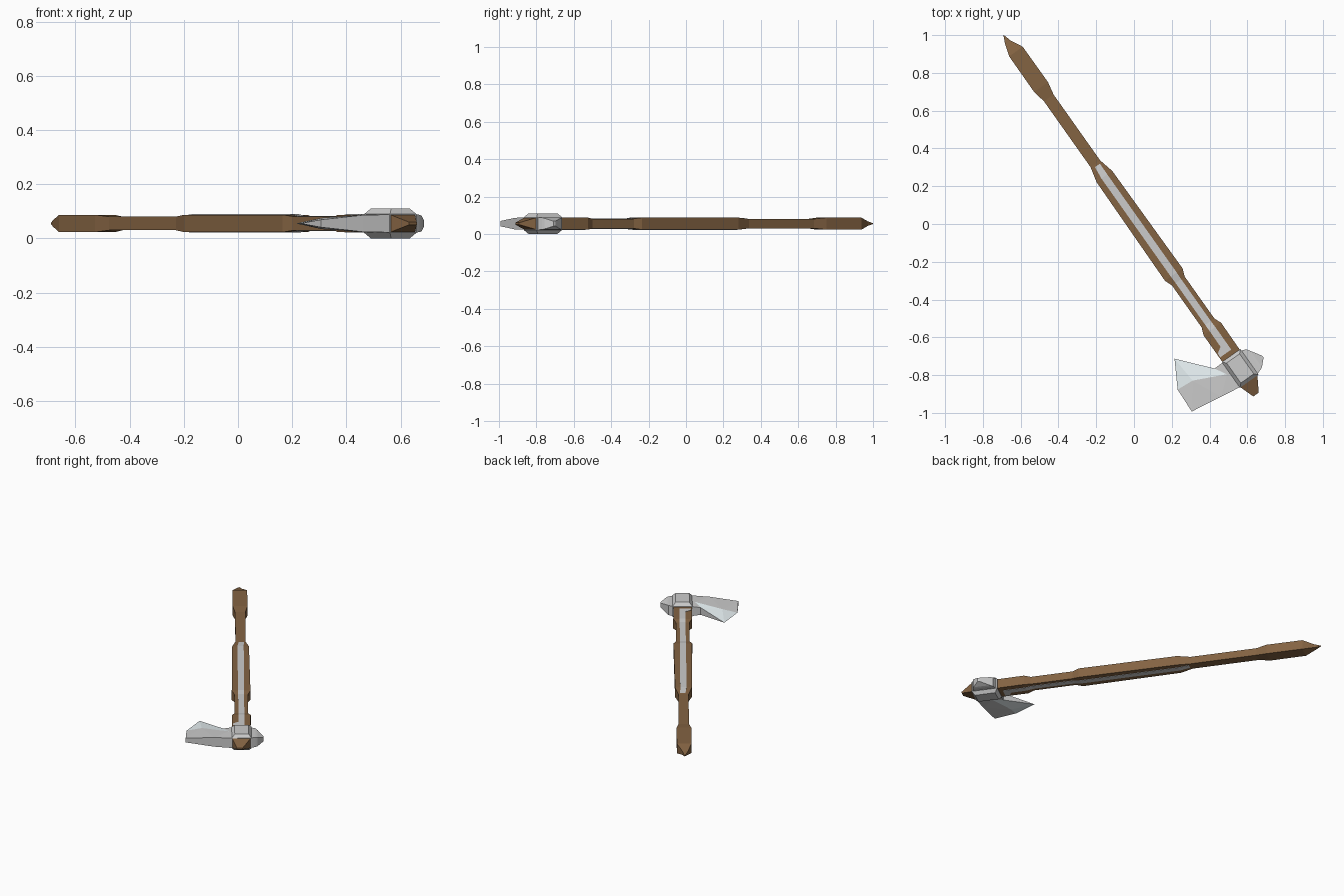
import bpy, bmesh
from mathutils import Matrix

if "Cube" in bpy.data.objects:
    bpy.data.objects.remove(bpy.data.objects["Cube"])

# Local frame: x runs along the handle to the head, y is the poll side, z is thickness
PLACE = Matrix(((0.5777, 0.8163, 0, 0.014),
                (-0.8163, 0.5777, 0, 0.010),
                (0, 0, 1, 0.055),
                (0, 0, 0, 1)))


def material(name, rgb):
    m = bpy.data.materials.new(name)
    m.diffuse_color = (*rgb, 1)
    m.use_nodes = True
    m.node_tree.nodes["Principled BSDF"].inputs["Base Color"].default_value = m.diffuse_color
    return m


def finish(name, bm, *mats):
    bmesh.ops.remove_doubles(bm, verts=bm.verts, dist=0.0005)
    bmesh.ops.recalc_face_normals(bm, faces=bm.faces)
    mesh = bpy.data.meshes.new(name)
    bm.to_mesh(mesh)
    bm.free()
    for m in mats:
        mesh.materials.append(m)
    ob = bpy.data.objects.new(name, mesh)
    bpy.context.collection.objects.link(ob)
    ob.matrix_world = PLACE
    return ob


def loft(name, stations, across=False, mats=()):
    """Rectangular sections (position, low, high, half thickness), joined and capped."""
    bm = bmesh.new()
    rings = []
    for p, lo, hi, h in stations:
        ring = [(lo, -h), (hi, -h), (hi, h), (lo, h)]
        rings.append([bm.verts.new((s, p, z) if across else (p, s, z)) for s, z in ring])
    for a, b in zip(rings, rings[1:]):
        for i in range(4):
            j = (i + 1) % 4
            bm.faces.new((a[i], a[j], b[j], b[i]))
    bm.faces.new(rings[0])
    bm.faces.new(rings[-1])
    return finish(name, bm, *mats)


wood = material("wood", (0.23, 0.125, 0.055))
pale = material("pale_steel", (0.80, 0.88, 0.90))

# Handle with thick grips, slim necks and tapered ends
loft("handle", [
    (-1.215, -0.004, -0.002, 0.002), (-1.172, -0.024, 0.010, 0.012),
    (-1.106, -0.044, 0.044, 0.032), (-0.876, -0.045, 0.045, 0.032),
    (-0.805, -0.031, 0.031, 0.025), (-0.378, -0.031, 0.031, 0.025),
    (-0.296, -0.051, 0.051, 0.032), (0.340, -0.057, 0.057, 0.032),
    (0.383, -0.041, 0.041, 0.026), (0.654, -0.041, 0.041, 0.026),
    (0.693, -0.057, 0.057, 0.032), (1.030, -0.057, 0.054, 0.032),
    (1.110, -0.029, 0.006, 0.005)], mats=(wood,))

# Metal inlay, showing on both broad sides of the handle
G = 0.002
loft("inlay_strip", [
    (-0.365, -0.012, 0.020, 0.026 + G), (-0.296, -0.019, 0.019, 0.032 + G),
    (0.340, -0.019, 0.019, 0.032 + G), (0.383, -0.018, 0.018, 0.026 + G),
    (0.654, -0.018, 0.018, 0.026 + G), (0.693, -0.018, 0.019, 0.032 + G),
    (0.795, -0.019, 0.019, 0.032 + G), (0.815, -0.050, 0.019, 0.032 + G),
    (0.840, -0.053, 0.019, 0.032 + G)])

# Head block around the handle, chamfered on its broad faces
bm = bmesh.new()
rings = []
for z, inset in ((-0.055, 0.018), (-0.034, 0), (0.034, 0), (0.055, 0.018)):
    u0, u1, w = 0.866 + inset, 1.032 - inset, 0.060 - inset
    rings.append([bm.verts.new(c) for c in
                  ((u0, -w, z), (u1, -w, z), (u1, w, z), (u0, w, z))])
for a, b in zip(rings, rings[1:]):
    for i in range(4):
        bm.faces.new((a[i], a[i - 1], b[i - 1], b[i]))
bm.faces.new(rings[0])
bm.faces.new(rings[-1])
finish("head_block", bm)

# Poll wedge behind the head
loft("poll", [(0.045, 0.870, 1.030, 0.034), (0.085, 0.885, 1.016, 0.032),
              (0.098, 0.905, 1.010, 0.029), (0.134, 0.962, 0.974, 0.013)], across=True)

# Bearded blade: outline points with half thickness, plus two ridge points
points = {
    "root_a": (0.870, -0.050, 0.033), "neck": (0.871, -0.111, 0.024),
    "beard": (0.706, -0.254, 0), "edge": (0.849, -0.335, 0),
    "toe": (0.987, -0.341, 0.014), "belly": (1.013, -0.168, 0.031),
    "root_b": (1.030, -0.050, 0.033),
    "ridge_a": (0.856, -0.243, 0.021), "ridge_b": (0.933, -0.076, 0.034)}
outline = list(points)[:7]
grey_faces = ["root_a neck ridge_b", "root_a ridge_b root_b", "ridge_b belly root_b",
              "ridge_a toe belly", "ridge_a belly ridge_b", "ridge_a edge toe"]
pale_faces = ["neck beard ridge_a", "beard edge ridge_a", "neck ridge_a ridge_b"]
bm = bmesh.new()
sides = [{k: bm.verts.new((u, v, s * h)) for k, (u, v, h) in points.items()} for s in (1, -1)]
for side in sides:
    for slot, faces in enumerate((grey_faces, pale_faces)):
        for f in faces:
            bm.faces.new([side[k] for k in f.split()]).material_index = slot
for i, k in enumerate(outline):
    j = outline[i - 1]
    bm.faces.new((sides[0][j], sides[0][k], sides[1][k], sides[1][j]))
steel = material("steel", (0.8, 0.8, 0.8))
finish("blade", bm, steel, pale)
